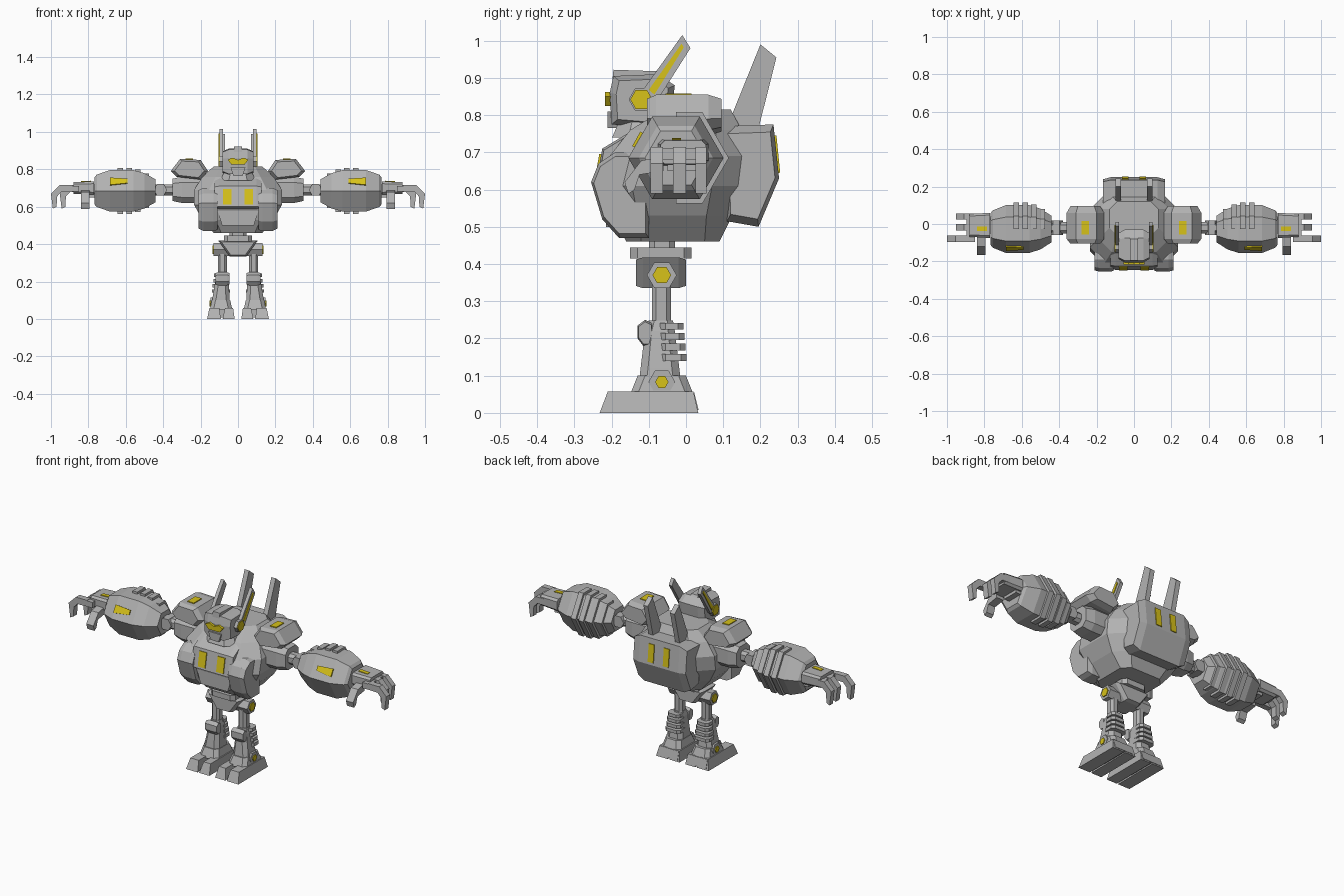
import bpy, bmesh, math
from mathutils import Vector

if "Cube" in bpy.data.objects:
    bpy.data.objects.remove(bpy.data.objects["Cube"])


def material(name, color):
    m = bpy.data.materials.new(name)
    m.use_nodes = True
    m.diffuse_color = color
    m.node_tree.nodes["Principled BSDF"].inputs["Base Color"].default_value = color
    return m


GREY = material("steel grey", (0.45, 0.45, 0.45, 1))
YELLOW = material("signal yellow", (0.68, 0.54, 0.01, 1))


def loft(name, rings, mat=GREY, mirror=False):
    """Skin a stack of equal-length rings and cap both ends."""
    bm = bmesh.new()
    vs = [[bm.verts.new(p) for p in r] for r in rings]
    n = len(vs[0])
    for a, b in zip(vs, vs[1:]):
        for i in range(n):
            j = (i + 1) % n
            bm.faces.new((a[i], a[j], b[j], b[i]))
    bm.faces.new(vs[0])
    bm.faces.new(vs[-1])
    bmesh.ops.recalc_face_normals(bm, faces=bm.faces)
    me = bpy.data.meshes.new(name)
    bm.to_mesh(me)
    bm.free()
    me.materials.append(mat)
    ob = bpy.data.objects.new(name, me)
    bpy.context.collection.objects.link(ob)
    if mirror:
        ob.modifiers.new("mirror", "MIRROR").use_mirror_merge = False
    return ob


def prism(name, pts, axis, stops, mat=GREY, mirror=False):
    """Sweep a 2D outline along an axis; a stop is a position or (position, scale)."""
    cu = sum(p[0] for p in pts) / len(pts)
    cv = sum(p[1] for p in pts) / len(pts)
    rings = []
    for stop in stops:
        at, s = stop if isinstance(stop, tuple) else (stop, 1)
        ring = []
        for u, v in pts:
            p = [cu + (u - cu) * s, cv + (v - cv) * s]
            p.insert("xyz".index(axis), at)
            ring.append(p)
        rings.append(ring)
    return loft(name, rings, mat, mirror)


def rect(u0, u1, v0, v1):
    return [(u0, v0), (u1, v0), (u1, v1), (u0, v1)]


def octagon(u0, u1, v0, v1, c):
    return [(u0 + c, v0), (u1 - c, v0), (u1, v0 + c), (u1, v1 - c),
            (u1 - c, v1), (u0 + c, v1), (u0, v1 - c), (u0, v0 + c)]


def hexagon(u, v, r):
    return [(u + r * math.cos(k * math.pi / 3), v + r * math.sin(k * math.pi / 3)) for k in range(6)]


def stack(name, levels, mirror=False):
    """Octagonal body from levels of (z, x0, x1, y0, y1, chamfer)."""
    loft(name, [[(x, y, z) for x, y in octagon(x0, x1, y0, y1, c)]
                for z, x0, x1, y0, y1, c in levels], GREY, mirror)


def plate(name, corners, mirror=True):
    """Thin painted panel lying on a surface."""
    c = [Vector(p) for p in corners]
    n = (c[1] - c[0]).cross(c[2] - c[0]).normalized() * 0.004
    loft(name, [[p - n for p in c], [p + n for p in c]], YELLOW, mirror)


# Torso
stack("torso", [(0.46, -.13, .13, -.16, .09, .04), (0.53, -.19, .19, -.2, .125, .07),
                (0.61, -.235, .235, -.225, .15, .08), (0.69, -.235, .235, -.205, .16, .08),
                (0.76, -.19, .19, -.15, .15, .07), (0.815, -.13, .13, -.06, .12, .04)])
prism("chest_plate", [(-.18, .57), (-.245, .6), (-.225, .71), (-.15, .755), (-.1, .7)],
      "x", [(-.125, .9), -.1, .1, (.125, .9)])
plate("chest_windows", [(.035, -.244, .612), (.08, -.244, .612), (.08, -.229, .695), (.035, -.229, .695)])
prism("belly_plate", [(-.11, .58), (.11, .58), (.085, .5), (-.085, .5)], "y", [-.215, -.15])
prism("chest_pods", [(-.19, .7), (-.235, .67), (-.255, .62), (-.225, .52), (-.18, .47), (-.1, .47), (-.1, .7)],
      "x", [(.11, .94), .13, .185, (.21, .9)], mirror=True)
prism("neck_collar", octagon(-.085, .085, -.19, -.02, .04), "z", [(.74, 1.1), (.8, .8)])

# Backpack and fins
prism("backpack", [(.1, .77), (.235, .775), (.25, .63), (.195, .5), (.11, .515)],
      "x", [(-.165, .85), -.125, .125, (.165, .85)])
plate("backpack_stripes", [(.03, .249, .645), (.065, .249, .645), (.065, .239, .745), (.03, .239, .745)])
prism("back_fins", [(.115, .78), (.2, .99), (.243, .955), (.19, .745)], "x", [.07, .098], mirror=True)

# Head
prism("head", [(-.2, .775), (-.205, .86), (-.195, .905), (-.075, .91), (-.03, .88), (-.04, .8), (-.08, .765)],
      "x", [(-.082, .8), -.05, .05, (.082, .8)])
prism("crest", [(-.2, .87), (-.195, .922), (-.08, .918), (-.05, .88)], "x", [-.022, .022])
prism("visor", [(-.055, .85), (-.03, .862), (0, .85), (.03, .862), (.055, .85), (.035, .825), (-.035, .825)],
      "y", [-.217, -.2], YELLOW)
prism("chin", [(-.04, .81), (.04, .81), (.025, .765), (-.025, .765)], "y", [-.211, -.12])
prism("ear_hubs", hexagon(-.12, .842, .034), "x", [.07, .1], mirror=True)
prism("ear_caps", hexagon(-.12, .842, .03), "x", [.098, .105], YELLOW, True)
prism("antennas", [(-.125, .855), (-.01, 1.015), (.012, .98), (-.08, .835)], "x", [.08, .1], mirror=True)
plate("antenna_stripes", [(.1, -.1, .868), (.1, -.012, .992), (.1, -.006, .982), (.1, -.085, .855)])

# Shoulders and upper arms
prism("shoulder_pads", [(.16, .79), (.2, .85), (.31, .855), (.36, .79), (.33, .76), (.2, .745)],
      "y", [(-.105, .8), -.08, .06, (.095, .8)], mirror=True)
plate("shoulder_panels", [(.24, -.055, .853), (.28, -.055, .854), (.28, .015, .854), (.24, .015, .853)])
prism("shoulder_blocks", octagon(-.085, .055, .62, .76, .03), "x", [.18, .3, (.35, .85)], mirror=True)
prism("arm_rods", octagon(-.05, .01, .66, .72, .015), "x", [.34, .46], mirror=True)
prism("elbow_joints", hexagon(.415, .69, .036), "y", [-.06, .02], mirror=True)

# Forearms with raised bands around the rear
ARM_Y, ARM_Z, ARM_R = -.027, .685, .128
prism("forearms", hexagon(ARM_Y, ARM_Z, ARM_R), "x",
      [(.44, .55), (.5, .85), (.56, 1), (.685, 1), (.755, .78), (.768, .65)], mirror=True)


def band_outline(r):
    def at(deg, q):
        a = math.radians(deg)
        return (ARM_Y + q * math.cos(a), ARM_Z + q * math.sin(a))
    return [at(90, r * .866), at(60, r), at(0, r), at(-60, r), at(-90, r * .866)]


for i, (x, r) in enumerate([(.475, .107), (.52, .131), (.567, .142), (.615, .142)]):
    prism(f"forearm_bands_{i + 1}", band_outline(r) + band_outline(r - .035)[::-1],
          "x", [x, x + .03], mirror=True)
plate("forearm_panels", [(.59, -.122, .748), (.59, -.135, .725), (.685, -.141, .715), (.685, -.119, .754)])

# Hands
prism("wrists", rect(-.05, .04, .65, .72), "x", [.75, .8], mirror=True)
prism("palms", octagon(-.075, .06, .665, .735, .012), "x", [.77, (.88, .9)], mirror=True)
plate("hand_panels", [(.785, -.037, .735), (.84, -.037, .732), (.84, -.014, .732), (.785, -.014, .735)])
FINGER = [(.85, .715), (.92, .715), (.965, .67), (.955, .59), (.935, .6), (.932, .655), (.91, .678), (.85, .68)]
for name, y0, y1, dx in [("rear", .025, .055, -.012), ("middle", -.035, 0, -.012), ("front", -.095, -.062, .035)]:
    prism(name + "_fingers", [(x + dx, z) for x, z in FINGER], "y", [y0, y1], mirror=True)
prism("finger_knuckles", rect(-.095, .055, .68, .712), "x", [.85, .895], mirror=True)
prism("thumbs", [(-.06, .69), (-.12, .678), (-.165, .62), (-.155, .588), (-.138, .6), (-.125, .64), (-.06, .65)],
      "x", [.795, .84], mirror=True)

# Waist and pelvis
prism("waist", octagon(-.045, .045, -.1, -.03, .015), "z", [.42, .5])
prism("belt", octagon(-.075, .075, -.15, .015, .02), "z", [.415, .445])
prism("pelvis", [(-.105, .418), (.105, .418), (.045, .335), (-.045, .335)],
      "y", [(-.135, .85), -.115, -.02, (0, .85)])
prism("hip_hubs", hexagon(-.065, .37, .04), "x", [.04, .132], mirror=True)
prism("hip_caps", hexagon(-.065, .37, .025), "x", [.13, .137], YELLOW, True)

# Legs
prism("thighs", octagon(.06, .108, -.092, -.04, .012), "z", [.22, .38], mirror=True)
stack("shins", [(.05, .042, .145, -.13, -.01, .02), (.12, .045, .135, -.122, -.018, .02),
                (.22, .052, .118, -.11, -.03, .018), (.248, .058, .11, -.1, -.035, .015)], True)
prism("knee_caps", [(-.13, .235), (-.11, .25), (-.09, .24), (-.09, .18), (-.115, .18), (-.13, .2)],
      "x", [(.045, .85), .06, .105, (.12, .85)], mirror=True)
for i in range(4):
    z, w = .14 + i * .028, .003 * i
    prism(f"calf_ribs_{i + 1}", octagon(.044 + w, .138 - w, -.07, .002 - w, .015),
          "z", [z, z + .018], mirror=True)

# Ankles and feet
stack("ankles", [(.05, .03, .15, -.15, .02, .02), (.1, .042, .14, -.13, 0, .02)], True)
prism("ankle_hubs", hexagon(-.065, .083, .036), "x", [.1, .148], mirror=True)
prism("ankle_caps", hexagon(-.065, .083, .018), "x", [.146, .153], YELLOW, True)
for name, lo, hi in [("inner", .018, .082), ("outer", .092, .165)]:
    base = [(x, y, 0) for x, y in rect(lo, hi, -.232, .033)]
    top = [(x, y, .058) for x, y in rect(lo + .008, hi - .012, -.21, .02)]
    loft(name + "_toes", [base, top], mirror=True)
prism("heels", [(-.13, .008), (-.13, .056), (.022, .056), (.034, .008)], "x", [.03, .15], mirror=True)
